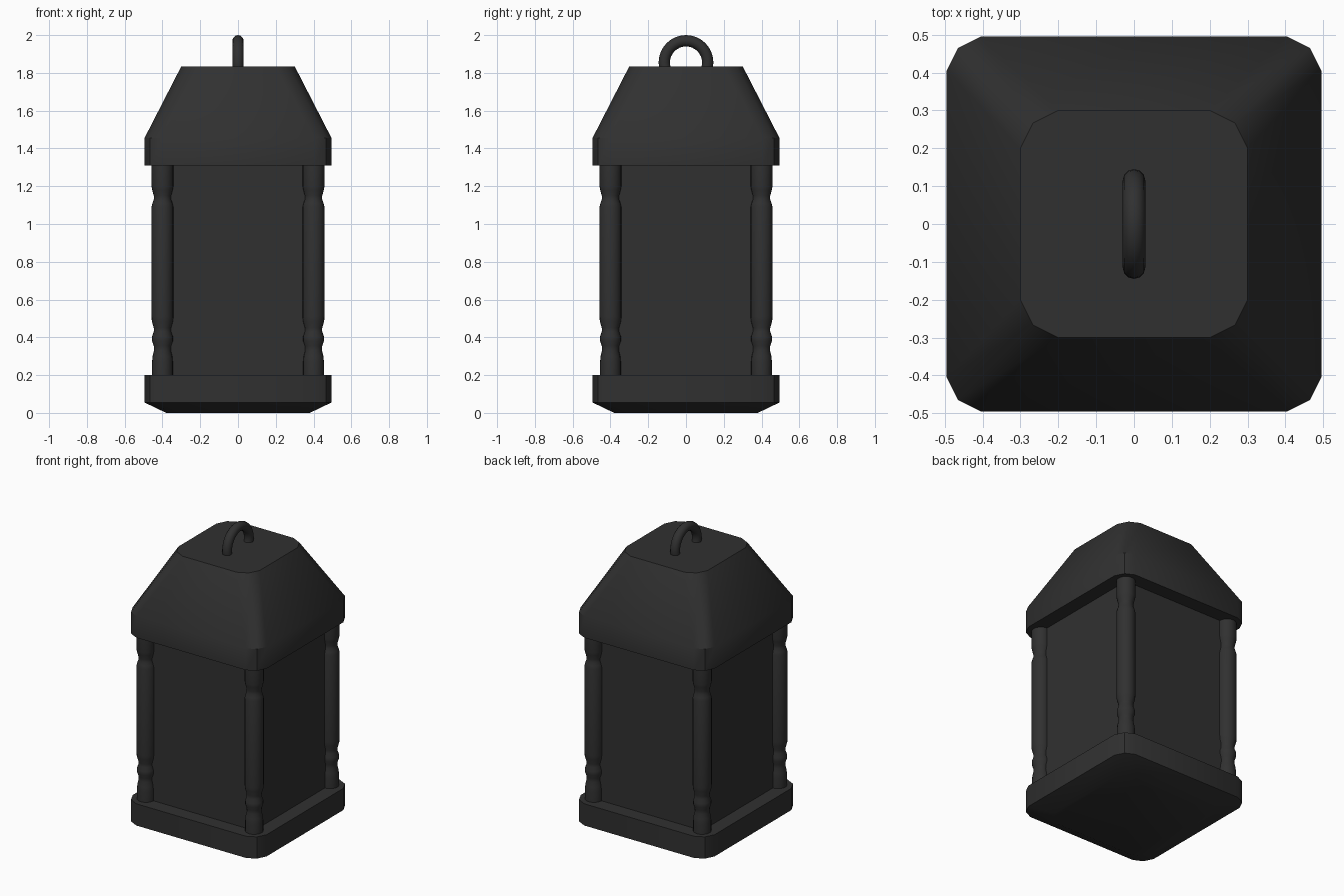
import bpy, bmesh, math

if "Cube" in bpy.data.objects:
    bpy.data.objects.remove(bpy.data.objects["Cube"])

dark = bpy.data.materials.new("dark_metal")
dark.diffuse_color = (0.03, 0.03, 0.03, 1)
dark.use_nodes = True
dark.node_tree.nodes["Principled BSDF"].inputs["Base Color"].default_value = dark.diffuse_color


def finish(obj, angle=35):
    obj.data.materials.append(dark)
    bpy.ops.object.select_all(action='DESELECT')
    obj.select_set(True)
    bpy.context.view_layer.objects.active = obj
    bpy.ops.object.shade_smooth_by_angle(angle=math.radians(angle))
    return obj


def loft(name, rings, location=(0, 0, 0)):
    """Bridge equal-length rings of 3D points into a capped solid."""
    bm = bmesh.new()
    loops = [[bm.verts.new(p) for p in ring] for ring in rings]
    n = len(loops[0])
    for a, b in zip(loops, loops[1:]):
        for i in range(n):
            j = (i + 1) % n
            bm.faces.new((a[i], a[j], b[j], b[i]))
    bm.faces.new(loops[0][::-1])
    bm.faces.new(loops[-1])
    bmesh.ops.recalc_face_normals(bm, faces=bm.faces)
    mesh = bpy.data.meshes.new(name)
    bm.to_mesh(mesh)
    bm.free()
    obj = bpy.data.objects.new(name, mesh)
    obj.location = location
    bpy.context.collection.objects.link(obj)
    return finish(obj)


def rounded_square(half, radius, z):
    """Square with three-sided corners."""
    pts = []
    c = half - radius
    for k, (sx, sy) in enumerate([(1, 1), (-1, 1), (-1, -1), (1, -1)]):
        for x, y in [(1, 0), (2 / 3, 2 / 3), (0, 1)][::1 if k % 2 == 0 else -1]:
            pts.append((sx * (c + radius * x), sy * (c + radius * y), z))
    return pts


def circle(r, z, n=20):
    return [(r * math.cos(2 * math.pi * i / n), r * math.sin(2 * math.pi * i / n), z)
            for i in range(n)]


# Base plate with a chamfered underside
loft("base", [rounded_square(h, r, z) for h, r, z in
              [(0.38, 0.09, 0.0), (0.495, 0.09, 0.055), (0.495, 0.09, 0.2)]])

# Tapered roof with a vertical skirt
loft("roof", [rounded_square(h, r, z) for h, r, z in
              [(0.495, 0.09, 1.31), (0.495, 0.09, 1.455), (0.30, 0.10, 1.835)]])

# Lantern body panels
bpy.ops.mesh.primitive_cube_add(size=1, location=(0, 0, 0.755))
body = bpy.context.object
body.name = "body_panels"
body.scale = (0.8, 0.8, 1.11)
finish(body)

# Turned corner posts
profile = [(0.055, 0.2), (0.055, 0.27), (0.052, 0.30), (0.045, 0.33), (0.046, 0.355),
           (0.055, 0.38), (0.055, 0.405), (0.046, 0.43), (0.046, 0.45), (0.056, 0.485),
           (0.058, 0.51), (0.058, 1.09), (0.053, 1.11), (0.046, 1.13), (0.046, 1.15),
           (0.054, 1.18), (0.058, 1.20), (0.058, 1.31)]
for sx in (-1, 1):
    for sy in (-1, 1):
        name = ("front" if sy < 0 else "back") + ("_left" if sx < 0 else "_right") + "_post"
        loft(name, [circle(r, z) for r, z in profile], (0.4 * sx, 0.4 * sy, 0))

# Hanging ring, half sunk into the roof
bpy.ops.mesh.primitive_torus_add(location=(0, 0, 1.855), rotation=(0, math.pi / 2, 0),
                                 major_radius=0.115, minor_radius=0.03,
                                 major_segments=32, minor_segments=12)
ring = bpy.context.object
ring.name = "hanging_ring"
finish(ring)
